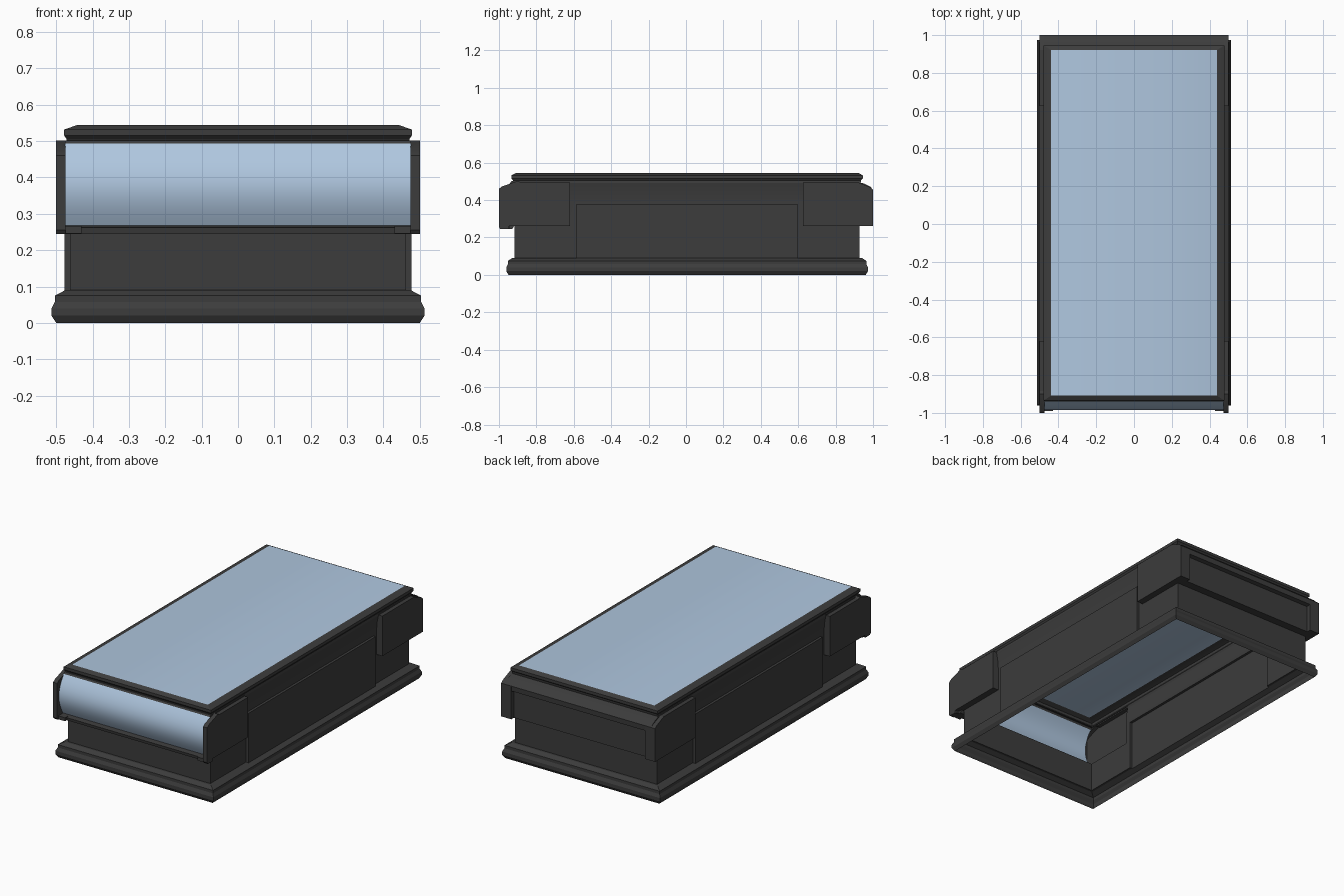
import bpy, bmesh, math

cube = bpy.data.objects.get("Cube")
if cube:
    bpy.data.objects.remove(cube, do_unlink=True)


def material(name, color):
    mat = bpy.data.materials.new(name)
    mat.use_nodes = True
    mat.diffuse_color = color
    bsdf = next(n for n in mat.node_tree.nodes if n.type == 'BSDF_PRINCIPLED')
    bsdf.inputs["Base Color"].default_value = color
    bsdf.inputs["Roughness"].default_value = 0.6
    return mat


CHARCOAL, GLASS = 0, 1
MATERIALS = [material("charcoal", (0.045, 0.045, 0.045, 1)),
             material("pale_blue", (0.43, 0.57, 0.74, 1))]


def finish(name, bm):
    bmesh.ops.recalc_face_normals(bm, faces=bm.faces)
    mesh = bpy.data.meshes.new(name)
    bm.to_mesh(mesh)
    bm.free()
    for mat in MATERIALS:
        mesh.materials.append(mat)
    obj = bpy.data.objects.new(name, mesh)
    bpy.context.scene.collection.objects.link(obj)
    return obj


def skin(bm, loops):
    """Join neighbouring vertex loops with quads and close both ends."""
    count = len(loops[0])
    sides = [[bm.faces.new((a[i], a[(i + 1) % count], b[(i + 1) % count], b[i]))
              for i in range(count)] for a, b in zip(loops, loops[1:])]
    return sides, bm.faces.new(loops[0]), bm.faces.new(loops[-1])


def loft(name, rings, center_y):
    """Stack of rectangles (half width, half length, height) with a glass top."""
    bm = bmesh.new()
    loops = [[bm.verts.new((sx * hx, center_y + sy * hy, z))
              for sx, sy in ((-1, -1), (1, -1), (1, 1), (-1, 1))]
             for hx, hy, z in rings]
    skin(bm, loops)[2].material_index = GLASS
    return finish(name, bm)


def prism(name, outline, x0, x1, glass=()):
    """Side outline (y, z) extruded across x."""
    bm = bmesh.new()
    loops = [[bm.verts.new((x, y, z)) for y, z in outline] for x in (x0, x1)]
    sides = skin(bm, loops)[0][0]
    for i in glass:
        sides[i].material_index = GLASS
    return finish(name, bm)


def box(name, x0, x1, y0, y1, z0, z1):
    return prism(name, [(y0, z0), (y1, z0), (y1, z1), (y0, z1)], x0, x1)


# Main body: moulded plinth, walls flaring at the top, lid frame
body = loft("cabinet_shell", [
    (0.500, 0.955, 0.0), (0.513, 0.967, 0.02), (0.513, 0.967, 0.04),
    (0.504, 0.958, 0.058), (0.504, 0.958, 0.075), (0.475, 0.935, 0.09),
    (0.462, 0.922, 0.0905), (0.462, 0.922, 0.40), (0.466, 0.924, 0.45),
    (0.474, 0.927, 0.49), (0.471, 0.930, 0.505), (0.478, 0.940, 0.515),
    (0.478, 0.940, 0.532), (0.440, 0.915, 0.545)], 0.006)

# Raised panel on both long sides
parts = [box("side_panel", -0.477, 0.477, -0.585, 0.595, 0.05, 0.38)]

# Front head with a rounded glass face
STEPS = 10
curve = []
for i in range(STEPS + 1):
    t = i / STEPS
    bulge = math.sin(math.pi * (0.16 + 0.76 * (1 - t)))
    curve.append((-0.92 - 0.065 * bulge + 0.012 * t - 0.012 * (1 - t),
                  0.268 + 0.225 * t))
lower = [(-0.62, 0.26), (-0.92, 0.26), (-0.93, 0.245), (-0.972, 0.245),
         (-0.975, 0.262)]
parts.append(prism("front_head", lower + curve + [(-0.932, 0.502), (-0.62, 0.502)],
                   -0.476, 0.476, range(len(lower), len(lower) + STEPS)))

# Rear head with an overhanging hood
parts.append(prism("rear_head", [
    (0.625, 0.26), (0.975, 0.26), (0.975, 0.42), (0.998, 0.425), (1.0, 0.455),
    (0.985, 0.472), (0.96, 0.485), (0.92, 0.498), (0.625, 0.498)],
    -0.476, 0.476))

# Cheeks at the four corners, with small tabs under the front glass
front_cheek = [(-0.62, 0.26), (-0.945, 0.26), (-0.95, 0.245), (-0.993, 0.245),
               (-1.0, 0.255), (-1.0, 0.46), (-0.985, 0.472), (-0.90, 0.502),
               (-0.885, 0.495), (-0.62, 0.495)]
rear_cheek = [(0.625, 0.26), (1.0, 0.26), (1.0, 0.455), (0.985, 0.468),
              (0.92, 0.495), (0.625, 0.495)]
for side in (1, -1):
    parts.append(prism("front_cheek", front_cheek, side * 0.474, side * 0.5))
    parts.append(prism("rear_cheek", rear_cheek, side * 0.435, side * 0.5))
    parts.append(box("front_tab", side * 0.43, side * 0.488,
                     -0.99, -0.94, 0.246, 0.266))

# Fuse everything into one shell
for part in parts:
    mod = body.modifiers.new("join_" + part.name, 'BOOLEAN')
    mod.operation = 'UNION'
    mod.solver = 'EXACT'
    mod.object = part
bpy.context.view_layer.update()
graph = bpy.context.evaluated_depsgraph_get()
fused = bpy.data.meshes.new_from_object(body.evaluated_get(graph))
body.modifiers.clear()
body.data = fused
for part in parts:
    bpy.data.objects.remove(part, do_unlink=True)

# Open the underside
bm = bmesh.new()
bm.from_mesh(fused)
floor = [f for f in bm.faces if all(v.co.z < 0.001 for v in f.verts)]
bmesh.ops.delete(bm, geom=floor, context='FACES')
bm.to_mesh(fused)
bm.free()

# Smooth the rounded glass, keep the edges crisp
bpy.ops.object.select_all(action='DESELECT')
body.select_set(True)
bpy.context.view_layer.objects.active = body
bpy.ops.object.shade_smooth_by_angle(angle=math.radians(22))
